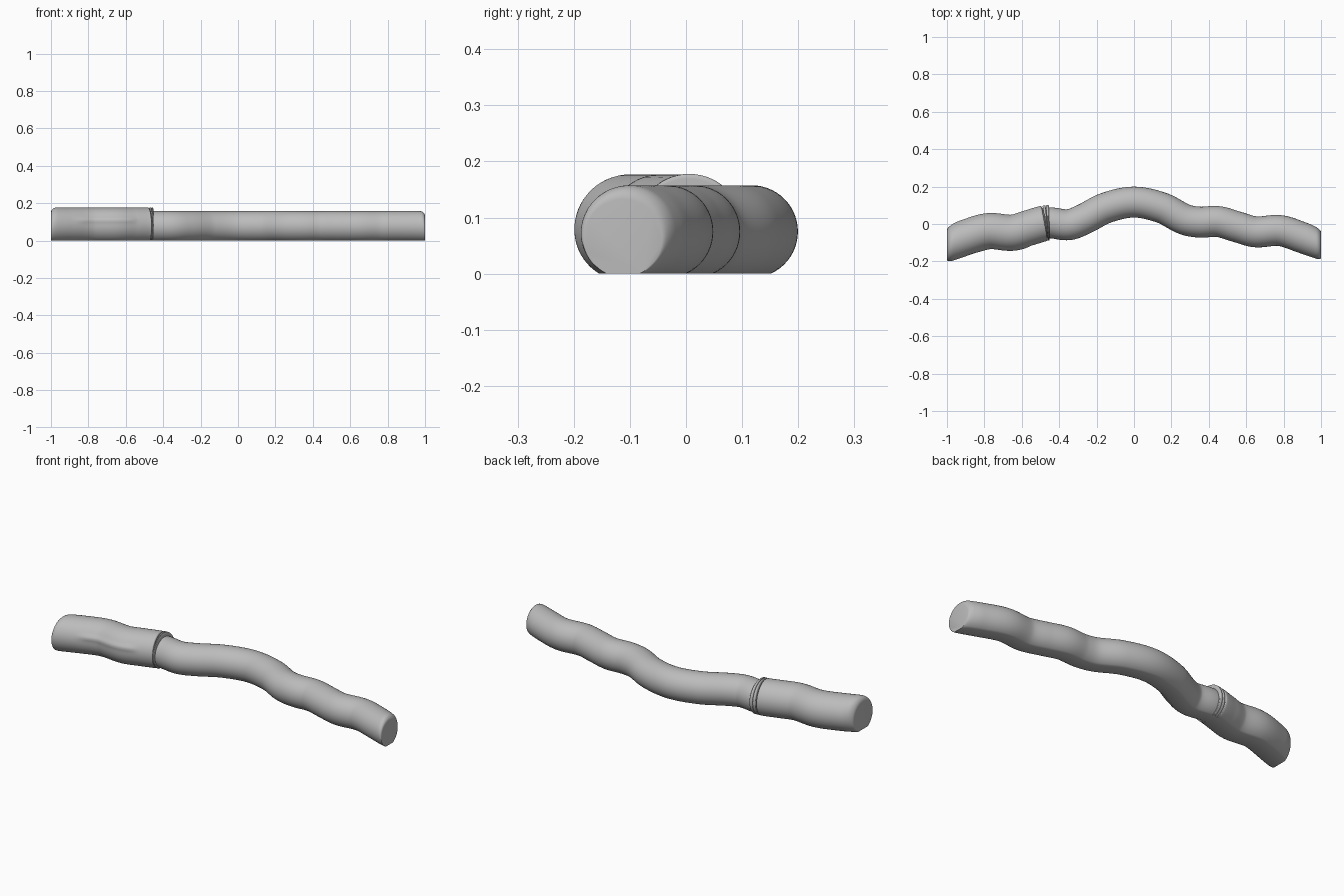
import bpy, bmesh, math
from mathutils import Vector

if "Cube" in bpy.data.objects:
    bpy.data.objects.remove(bpy.data.objects["Cube"], do_unlink=True)

mat = bpy.data.materials.new("plain_grey")
mat.use_nodes = True
GREY = (0.5, 0.5, 0.5, 1)
mat.diffuse_color = GREY
mat.node_tree.nodes["Principled BSDF"].inputs["Base Color"].default_value = GREY

# Wavy centreline seen from above
PATH = [(-1, -.112), (-.9, -.072), (-.78, -.037), (-.65, -.045), (-.56, -.02),
        (-.46, .006), (-.35, -.004), (-.27, .025), (-.15, .086), (0, .117),
        (.15, .086), (.27, .025), (.35, .01), (.45, .013), (.55, -.015),
        (.65, -.042), (.78, -.035), (.9, -.073), (1, -.112)]


def slope(i):
    a, b = PATH[max(i - 1, 0)], PATH[min(i + 1, len(PATH) - 1)]
    return (b[1] - a[1]) / (b[0] - a[0])


def centre(x):
    i = max(k for k in range(len(PATH) - 1) if PATH[k][0] <= x or k == 0)
    (x0, y0), (x1, y1) = PATH[i], PATH[i + 1]
    h = x1 - x0
    t = (x - x0) / h
    return ((2*t**3 - 3*t*t + 1) * y0 + (t**3 - 2*t*t + t) * h * slope(i)
            + (3*t*t - 2*t**3) * y1 + (t**3 - t*t) * h * slope(i + 1))


def smooth(a, b, x):
    t = min(max((x - a) / (b - a), 0), 1)
    return t * t * (3 - 2 * t)


def across(x):
    """Sideways direction, squared up with the x axis at both ends."""
    e = .01
    a, b = max(x - e, -1), min(x + e, 1)
    s = (centre(b) - centre(a)) / (b - a) * smooth(0, .12, 1 - abs(x))
    return Vector((-s, 1, 0)).normalized()


def sweep(name, stations, radius, height, bump=None, sides=48):
    """Round section with a flat underside, swept along the centreline."""
    bm = bmesh.new()
    low = -math.asin(height / radius)
    rings = []
    for x, scale in stations:
        mid, side, ring = Vector((x, centre(x), 0)), across(x), []
        for k in range(sides + 1):
            a = low + (math.pi - 2 * low) * k / sides
            r = radius + (bump(x, a) if bump else 0)
            z = max(height + r * math.sin(a), 0)
            ring.append(bm.verts.new(mid + side * r * math.cos(a) * scale
                                     + Vector((0, 0, z * scale))))
        rings.append(ring)
    n = sides + 1
    for p, q in zip(rings, rings[1:]):
        for k in range(n):
            bm.faces.new((p[k], p[(k + 1) % n], q[(k + 1) % n], q[k]))
    bm.faces.new(rings[0])
    bm.faces.new(rings[-1])
    bmesh.ops.recalc_face_normals(bm, faces=bm.faces)
    me = bpy.data.meshes.new(name)
    bm.to_mesh(me)
    bm.free()
    me.materials.append(mat)
    ob = bpy.data.objects.new(name, me)
    bpy.context.collection.objects.link(ob)
    bpy.context.view_layer.objects.active = ob
    ob.select_set(True)
    bpy.ops.object.shade_smooth_by_angle(angle=math.radians(40))
    ob.select_set(False)


def run(a, b, n):
    return [(a + (b - a) * i / n, 1) for i in range(n + 1)]


def rounded(x, inward, depth, amount):
    """Quarter-round shoulder from an end face into the full section."""
    return [(x + inward * depth * (1 - math.cos(t)), 1 - amount * (1 - math.sin(t)))
            for t in [math.pi / 2 * i / 6 for i in range(6)]]


def grip_ridge(x, a):
    along = smooth(-.92, -.84, x) * smooth(.54, .62, -x)
    return .007 * along * math.exp(-((a - math.pi + .3) / .14) ** 2)


# Long body with a rounded end
sweep("body", run(-.48, .972, 110) + rounded(1, -1, .028, .16)[::-1], .0825, .075)

# Thicker handle with a raised grip line
sweep("handle", rounded(-1, 1, .03, .16) + run(-.97, -.485, 70)
      + rounded(-.477, -1, .008, .06)[::-1], .095, .082, grip_ridge)

# Twin collar rings at the joint
for label, x in (("inner", -.469), ("outer", -.458)):
    ring = rounded(x - .005, 1, .005, .05) + rounded(x + .005, -1, .005, .05)[::-1]
    sweep(label + "_collar_ring", ring, .095, .083)
